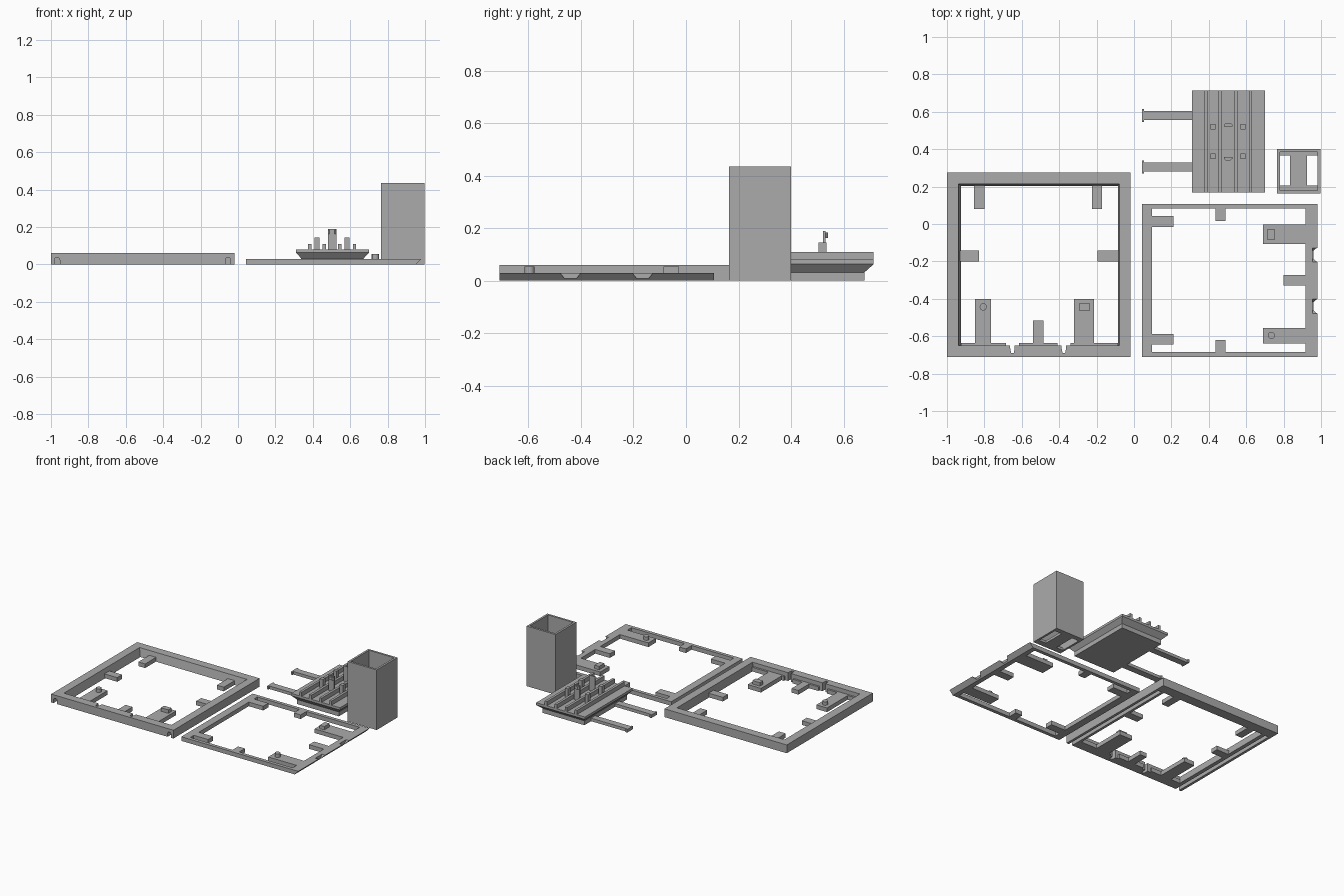
import bpy, bmesh, math

if "Cube" in bpy.data.objects:
    bpy.data.objects.remove(bpy.data.objects["Cube"])

mat = bpy.data.materials.new("plain grey")
mat.diffuse_color = (0.41, 0.41, 0.41, 1)
mat.use_nodes = True
mat.node_tree.nodes["Principled BSDF"].inputs["Base Color"].default_value = mat.diffuse_color


def loft(name, rings):
    """Closed solid from a stack of matching 3D rings."""
    bm = bmesh.new()
    vs = [[bm.verts.new(p) for p in r] for r in rings]
    n = len(rings[0])
    for a, b in zip(vs, vs[1:]):
        for i in range(n):
            j = (i + 1) % n
            bm.faces.new((a[i], a[j], b[j], b[i]))
    bm.faces.new(vs[0][::-1])
    bm.faces.new(vs[-1])
    bmesh.ops.recalc_face_normals(bm, faces=bm.faces)
    me = bpy.data.meshes.new(name)
    bm.to_mesh(me)
    bm.free()
    me.materials.append(mat)
    ob = bpy.data.objects.new(name, me)
    bpy.context.collection.objects.link(ob)
    return ob


def rect(x0, x1, y0, y1, z):
    return [(x0, y0, z), (x1, y0, z), (x1, y1, z), (x0, y1, z)]


def box(name, x0, x1, y0, y1, z0, z1):
    return loft(name, [rect(x0, x1, y0, y1, z0), rect(x0, x1, y0, y1, z1)])


def prism(name, pts, z0, z1):
    return loft(name, [[(x, y, z) for x, y in pts] for z in (z0, z1)])


def bar_y(name, pts, y0, y1):
    return loft(name, [[(x, y, z) for x, z in pts] for y in (y0, y1)])


def peg(name, x, y, r, z0, z1):
    pts = [(x + r * math.cos(i * math.pi / 12), y + r * math.sin(i * math.pi / 12))
           for i in range(24)]
    ob = prism(name, pts, z0, z1)
    bpy.context.view_layer.objects.active = ob
    ob.select_set(True)
    bpy.ops.object.shade_smooth_by_angle()
    ob.select_set(False)


def cut(target, cutters):
    for c in cutters:
        m = target.modifiers.new("cut", 'BOOLEAN')
        m.operation, m.solver, m.object = 'DIFFERENCE', 'EXACT', c
    bpy.context.view_layer.update()
    dg = bpy.context.evaluated_depsgraph_get()
    me = bpy.data.meshes.new_from_object(target.evaluated_get(dg))
    target.modifiers.clear()
    target.data = me
    for c in cutters:
        bpy.data.objects.remove(c)


# Thick frame: sloped opening, rail grooves under both sides, latch slots in front
thick = box("thick_frame", -1, -0.02, -0.71, 0.275, 0, 0.06)
cutters = [loft("opening", [rect(-0.922, -0.087, -0.65, 0.20, -0.01),
                            rect(-0.942, -0.077, -0.65, 0.217, 0.07)])]
for cx in (-0.967, -0.053):
    arch = [(cx - 0.014, -0.01), (cx + 0.014, -0.01)]
    arch += [(cx + 0.014 * math.cos(a * math.pi / 6), 0.024 + 0.014 * math.sin(a * math.pi / 6))
             for a in range(7)]
    cutters.append(bar_y("groove", arch, -0.75, 0.2))
for cx in (-0.65, -0.375):
    cutters.append(prism("slot", [(cx - 0.012, -0.64), (cx - 0.012, -0.665), (cx - 0.007, -0.69),
                                  (cx + 0.007, -0.69), (cx + 0.012, -0.665), (cx + 0.012, -0.64)],
                         -0.01, 0.07))
cut(thick, cutters)

# Low ledges inside the front of the thick frame
for x0, x1 in ((-0.925, -0.685), (-0.615, -0.41), (-0.34, -0.085)):
    box("front_ledge", x0, x1, -0.655, -0.636, 0, 0.03)

# Tabs of the thick frame
for x0, x1, y0, y1 in ((-0.855, -0.80, 0.08, 0.205), (-0.225, -0.17, 0.08, 0.205),
                       (-0.93, -0.828, -0.20, -0.143), (-0.195, -0.08, -0.20, -0.143),
                       (-0.85, -0.765, -0.65, -0.40), (-0.32, -0.215, -0.65, -0.40),
                       (-0.54, -0.485, -0.65, -0.515)):
    box("thick_frame_tab", x0, x1, y0, y1, 0, 0.03)
peg("thick_frame_round_peg", -0.806, -0.443, 0.019, 0.03, 0.055)
box("thick_frame_square_peg", -0.295, -0.235, -0.462, -0.425, 0.03, 0.055)

# Thin frame: undercut right edge with two catch notches
thin = bar_y("thin_frame", [(0.043, 0), (0.952, 0), (0.98, 0.03), (0.043, 0.03)], -0.71, 0.107)
cutters = [box("opening", 0.097, 0.918, -0.685, 0.082, -0.01, 0.04)]
for cy in (-0.165, -0.44):
    prof = [(cy - 0.042, 0.04), (cy - 0.036, 0.025), (cy - 0.022, 0.008),
            (cy + 0.022, 0.008), (cy + 0.036, 0.025), (cy + 0.042, 0.04)]
    cutters.append(loft("notch", [[(x, y, z) for y, z in prof] for x in (0.955, 1.0)]))
cut(thin, cutters)

# Tabs of the thin frame
for x0, x1, y0, y1 in ((0.09, 0.212, -0.015, 0.044), (0.09, 0.212, -0.645, -0.587),
                       (0.435, 0.49, 0.017, 0.085), (0.435, 0.49, -0.69, -0.62),
                       (0.69, 0.925, -0.108, -0.004), (0.80, 0.925, -0.33, -0.272),
                       (0.69, 0.925, -0.64, -0.555)):
    box("thin_frame_tab", x0, x1, y0, y1, 0, 0.03)
peg("thin_frame_round_peg", 0.735, -0.596, 0.019, 0.03, 0.055)
box("thin_frame_square_peg", 0.715, 0.752, -0.086, -0.027, 0.03, 0.055)

# Tall open box with two windows in its floor
tower = box("tall_box", 0.765, 0.997, 0.163, 0.40, 0, 0.435)
cut(tower, [box("hollow", 0.78, 0.982, 0.178, 0.385, 0.018, 0.5),
            box("window", 0.78, 0.835, 0.205, 0.365, -0.05, 0.05),
            box("window", 0.925, 0.982, 0.205, 0.365, -0.05, 0.05)])

# Slide body: narrow base flaring out to a wide top
lo, hi = (0.338, 0.672, 0.195, 0.68), (0.31, 0.70, 0.168, 0.715)
loft("slide_body", [rect(*lo, 0), rect(*lo, 0.032), rect(*hi, 0.063), rect(*hi, 0.08)])

# Ribs, square posts and hooked clips, mirrored about the slide centre
cx = 0.503
for s in (-1, 1):
    for d in (0.12, 0.041):
        x = cx + s * d
        box("rib", x - 0.009, x + 0.009, 0.168, 0.715, 0.08, 0.11)
    for y in (0.363, 0.52):
        x = cx + s * 0.08
        box("post", x - 0.013, x + 0.013, y - 0.015, y + 0.015, 0.08, 0.145)
for y, s in ((0.353, -1), (0.527, 1)):
    box("clip_stem", cx - 0.023, cx + 0.023, y - 0.005, y + 0.005, 0.08, 0.19)
    lip = [(cx - 0.021, y + s * 0.005), (cx + 0.021, y + s * 0.005),
           (cx + 0.013, y + s * 0.013), (cx - 0.013, y + s * 0.013)]
    prism("clip_lip", lip, 0.163, 0.184)

# Slide arms with flat end heads
for y in (0.305, 0.58):
    box("slide_arm", 0.05, 0.34, y - 0.024, y + 0.024, 0, 0.022)
    box("arm_head", 0.042, 0.054, y - 0.034, y + 0.034, 0, 0.022)
